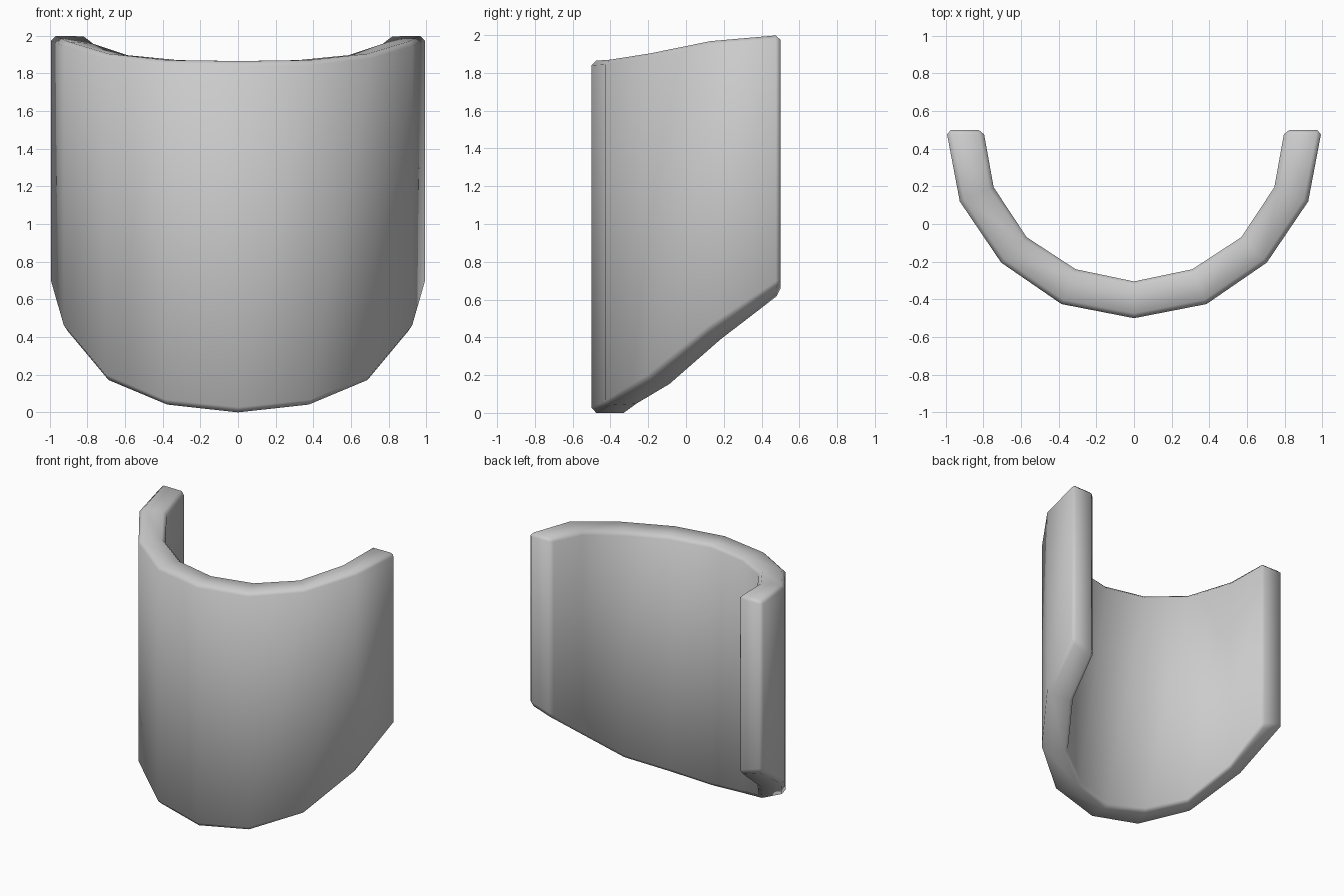
import bpy, bmesh

if "Cube" in bpy.data.objects:
    bpy.data.objects.remove(bpy.data.objects["Cube"])

# Half profile, centre to end: x, y, bottom z, top z
outer = [(0, -.5, 0, 1.865), (.385, -.425, .04, 1.87), (.705, -.205, .175, 1.905),
         (.925, .12, .435, 1.97), (.997, .5, .685, 2.0)]
inner = [(0, -.305, 0, 1.865), (.31, -.24, .05, 1.87), (.57, -.07, .15, 1.895),
         (.745, .195, .385, 1.955), (.80, .5, .625, 2.0)]


def mirrored(half):
    return [(-x, y, b, t) for x, y, b, t in half[:0:-1]] + half


# Curved shell: one four-corner ring per column, joined and capped
bm = bmesh.new()
rings = []
for o, i in zip(mirrored(outer), mirrored(inner)):
    corners = [(o[0], o[1], o[2]), (o[0], o[1], o[3]),
               (i[0], i[1], i[3]), (i[0], i[1], i[2])]
    rings.append([bm.verts.new(c) for c in corners])
for a, b in zip(rings, rings[1:]):
    for k in range(4):
        n = (k + 1) % 4
        bm.faces.new((a[k], a[n], b[n], b[k]))
bm.faces.new(rings[0])
bm.faces.new(rings[-1][::-1])
bmesh.ops.recalc_face_normals(bm, faces=bm.faces)
for f in bm.faces:
    f.smooth = True
mesh = bpy.data.meshes.new("curved_plate")
bm.to_mesh(mesh)
bm.free()
plate = bpy.data.objects.new("curved_plate", mesh)
bpy.context.collection.objects.link(plate)

# Chamfered rim with smooth shading
bevel = plate.modifiers.new("rim_bevel", 'BEVEL')
bevel.width = .025
bevel.segments = 1
bevel.limit_method = 'ANGLE'
bevel.angle_limit = .75
